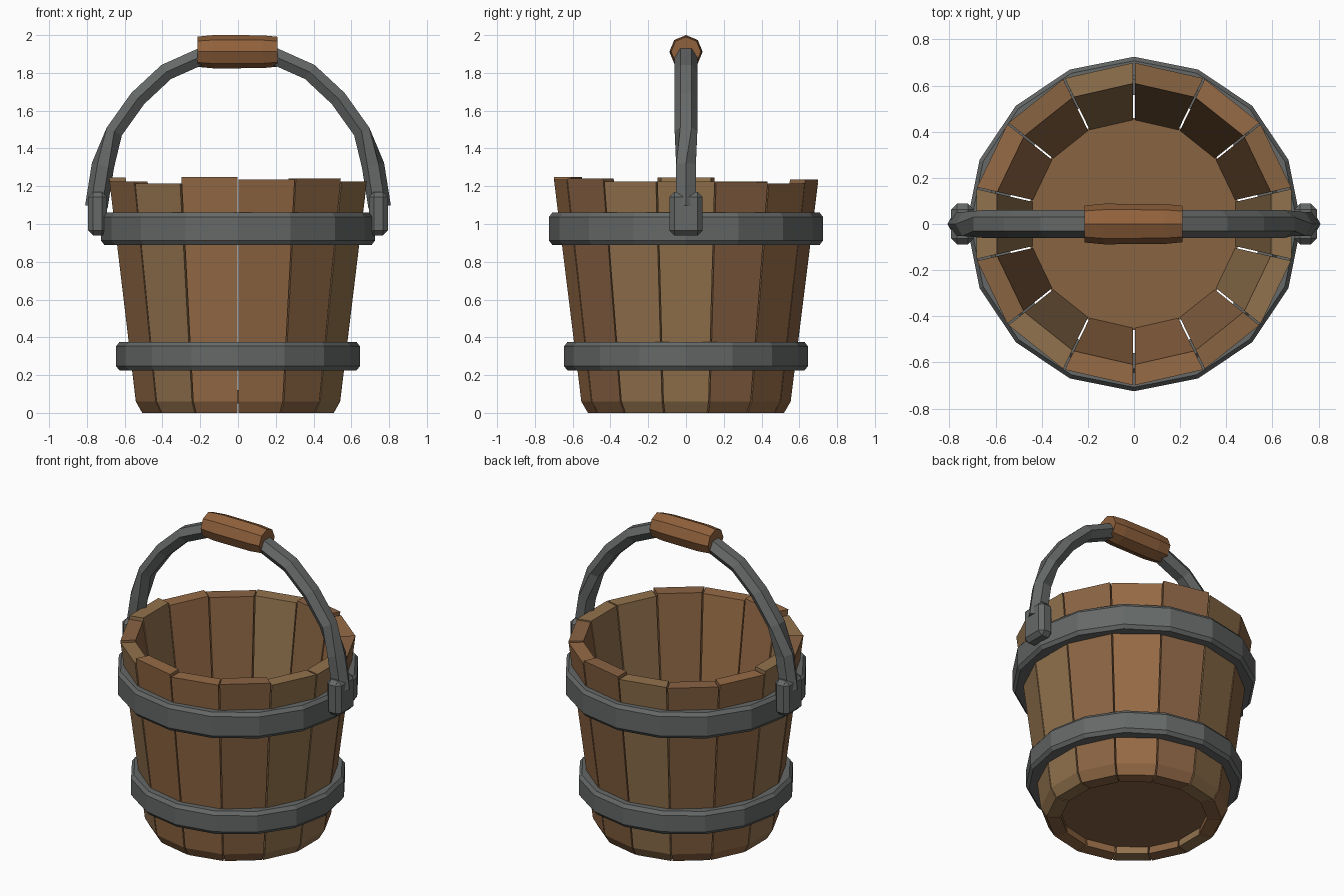
import bpy, bmesh
from math import sin, cos, pi, radians
from mathutils import Vector, Matrix

if "Cube" in bpy.data.objects:
    bpy.data.objects.remove(bpy.data.objects["Cube"])

def material(name, rgb):
    m = bpy.data.materials.new(name)
    m.diffuse_color = (*rgb, 1)
    m.use_nodes = True
    m.node_tree.nodes["Principled BSDF"].inputs["Base Color"].default_value = m.diffuse_color
    return m

woods = [material("wood_red", (0.30, 0.145, 0.06)),
         material("wood_brown", (0.25, 0.125, 0.055)),
         material("wood_yellow", (0.29, 0.17, 0.075))]
grip_wood = material("grip_wood", (0.28, 0.12, 0.045))
iron = material("iron", (0.13, 0.14, 0.135))

def loft(name, sections, mat, closed=False):
    """Skin equal-length point loops; cap the ends unless closed."""
    bm = bmesh.new()
    rings = [[bm.verts.new(p) for p in s] for s in sections]
    n = len(rings[0])
    pairs = list(zip(rings, rings[1:]))
    if closed:
        pairs.append((rings[-1], rings[0]))
    else:
        bm.faces.new(rings[0])
        bm.faces.new(rings[-1])
    for a, b in pairs:
        for i in range(n):
            j = (i + 1) % n
            bm.faces.new((a[i], a[j], b[j], b[i]))
    bmesh.ops.recalc_face_normals(bm, faces=bm.faces)
    me = bpy.data.meshes.new(name)
    bm.to_mesh(me)
    bm.free()
    me.materials.append(mat)
    ob = bpy.data.objects.new(name, me)
    bpy.context.collection.objects.link(ob)
    return ob

# Staves: 14 tapered planks with slightly uneven tops and thin gaps
N = 14
HALF = pi / N
GAP = 0.004
heights = [1.225, 1.22, 1.215, 1.235, 1.22, 1.215, 1.225,
           1.245, 1.225, 1.215, 1.25, 1.235, 1.24, 1.225]
tones = [2, 1, 0, 1, 2, 1, 0, 2, 1, 2, 0, 0, 1, 2]
for k in range(N):
    h = heights[k]
    profile = [(0.52, 0), (0.555, 0.06), (0.70, h), (0.61, h), (0.435, 0)]
    turn = Matrix.Rotation(2 * HALF * k, 3, 'Z')
    sides = [[turn @ Vector((r * cos(HALF), s * (r * sin(HALF) - GAP), z))
              for r, z in profile] for s in (-1, 1)]
    loft(f"stave_{k + 1}", sides, woods[tones[k]])

# Bucket floor, recessed between the staves
loft("bucket_floor", [[(0.46 * cos((2 * k + 1) * HALF), 0.46 * sin((2 * k + 1) * HALF), z)
                       for k in range(N)] for z in (0.05, 0.12)], woods[1])

# Iron hoops: 16-sided bands with chamfered outer edges
def hoop(name, r_in, r_out, z0, z1):
    c = 0.022
    prof = [(r_in, z0), (r_out - 0.017, z0), (r_out, z0 + c),
            (r_out, z1 - c), (r_out - 0.017, z1), (r_in, z1)]
    loft(name, [[(r * cos(k * pi / 8), r * sin(k * pi / 8), z) for r, z in prof]
                for k in range(16)], iron, closed=True)

hoop("upper_hoop", 0.645, 0.725, 0.89, 1.06)
hoop("lower_hoop", 0.56, 0.645, 0.225, 0.375)

# Handle: hexagonal iron bar bent in an arch, twisted near each end
half = [(0.75, 1.09), (0.715, 1.31), (0.655, 1.49), (0.53, 1.665), (0.38, 1.805), (0.2, 1.885)]
path = [Vector((x, 0, z)) for x, z in half] + [Vector((0, 0, 1.905))]
path += [Vector((-x, 0, z)) for x, z in reversed(half)]
sections = []
for i, p in enumerate(path):
    t = (path[min(i + 1, len(path) - 1)] - path[max(i - 1, 0)]).normalized()
    out = Vector((t.z, 0, -t.x))
    end = i < 2 or i > len(path) - 3
    rot, rad = (0, 0.06) if end else (radians(30), 0.052)
    sections.append([p + out * rad * cos(rot + a * pi / 3)
                     + Vector((0, 0.06 * sin(rot + a * pi / 3), 0)) for a in range(6)])
loft("handle", sections, iron)

# Wooden grip: octagonal sleeve
loft("grip", [[(x, r * cos(a * pi / 4), 1.912 + r * sin(a * pi / 4)) for a in range(8)]
              for x, r in ((-0.215, 0.08), (-0.13, 0.088), (0.13, 0.087), (0.21, 0.079))],
     grip_wood)

# Handle lugs: chamfered blocks on both sides
for s, side in ((1, "right"), (-1, "left")):
    lug = loft(f"{side}_lug", [[(s * 0.743 + dx * 0.05, dy * 0.088, z)
                                for dx, dy in ((-1, -1), (1, -1), (1, 1), (-1, 1))]
                               for z in (0.94, 1.17)], iron)
    bev = lug.modifiers.new("chamfer", 'BEVEL')
    bev.width = 0.026
    bev.segments = 1
